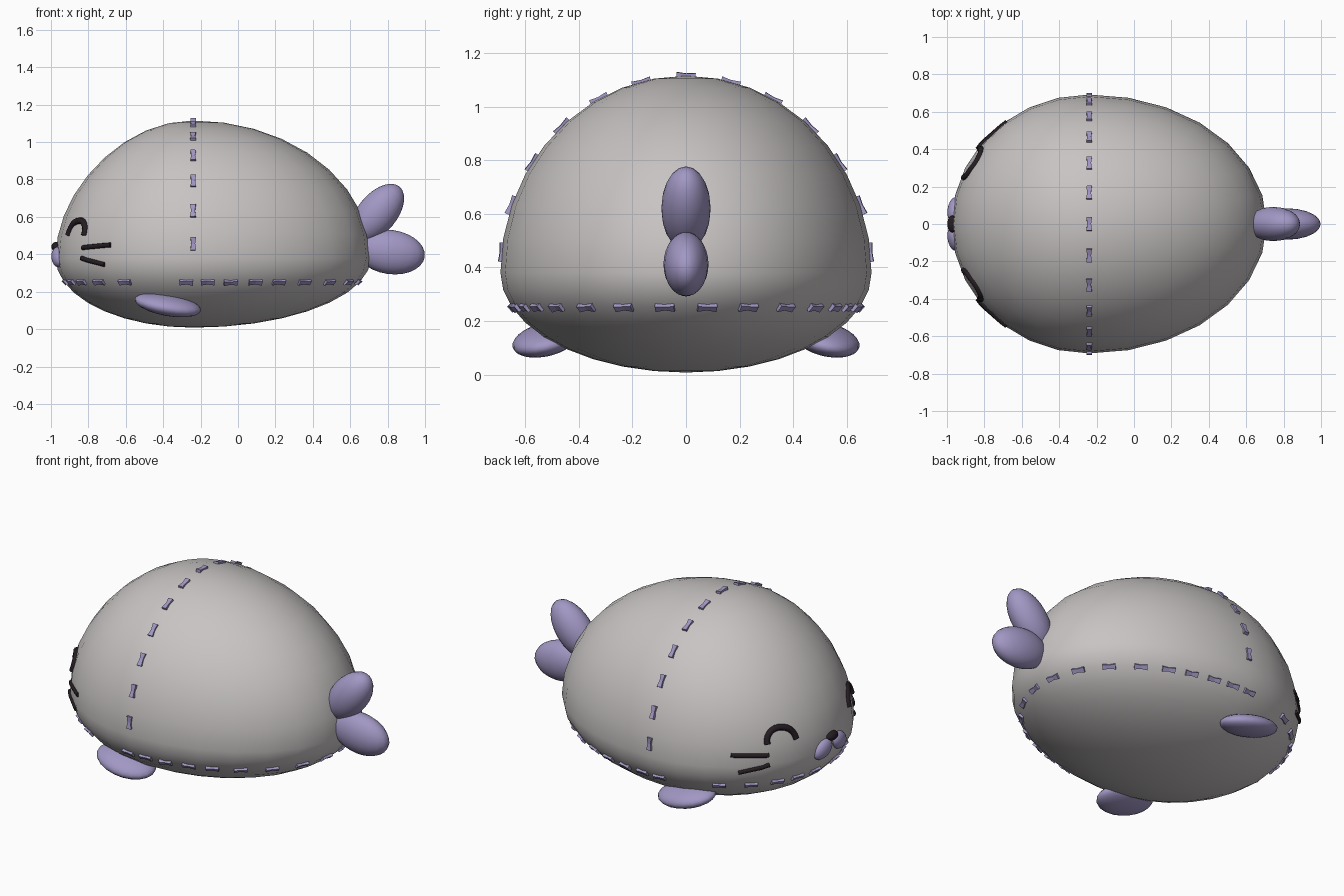
import bpy, bmesh, math
from mathutils import Vector, Matrix
from mathutils.bvhtree import BVHTree

if "Cube" in bpy.data.objects:
    bpy.data.objects.remove(bpy.data.objects["Cube"])


def material(name, rgb):
    m = bpy.data.materials.new(name)
    m.diffuse_color = (*rgb, 1)
    m.use_nodes = True
    m.node_tree.nodes["Principled BSDF"].inputs["Base Color"].default_value = m.diffuse_color
    return m


GREY = material("plush grey", (0.58, 0.55, 0.55))
LILAC = material("lilac felt", (0.36, 0.31, 0.55))
DARK = material("dark thread", (0.018, 0.012, 0.016))


def add_mesh(name, bm, mat, smooth=True):
    me = bpy.data.meshes.new(name)
    bm.normal_update()
    bm.to_mesh(me)
    ob = bpy.data.objects.new(name, me)
    bpy.context.collection.objects.link(ob)
    me.materials.append(mat)
    for p in me.polygons:
        p.use_smooth = smooth
    return ob


def egg(d):
    """Map a unit direction to the egg-shaped body surface."""
    x, y, z = d
    px = -0.24 + x * (0.95 if x > 0 else 0.735)
    pz = 0.38 + z * (0.735 if z > 0 else 0.372)
    if z > 0 and x < 0:
        pz -= 0.08 * x * x * z
    return Vector((px, 0.692 * y, pz))


# Body
bm = bmesh.new()
bmesh.ops.create_uvsphere(bm, u_segments=28, v_segments=18, radius=1)
for v in bm.verts:
    v.co = egg(v.co)
bm.normal_update()
tree = BVHTree.FromBMesh(bm)
add_mesh("body", bm, GREY)


def blob(name, loc, size, rot=(0, 0, 0), mat=LILAC):
    b = bmesh.new()
    bmesh.ops.create_uvsphere(b, u_segments=20, v_segments=14, radius=1)
    r = Matrix.Identity(4)
    for ang, ax in zip(rot, "XYZ"):
        r = Matrix.Rotation(math.radians(ang), 4, ax) @ r
    b.transform(Matrix.Translation(loc) @ r @ Matrix.Diagonal((*size, 1)))
    add_mesh(name, b, mat)
    b.free()


# Tail fins
blob("tail_fin_upper", (0.745, 0, 0.62), (0.185, 0.092, 0.105), (0, -50, 0))
blob("tail_fin_lower", (0.815, 0, 0.412), (0.185, 0.084, 0.118), (0, 8, 0))

# Flippers and muzzle pads, mirrored
for s, side in ((-1, "right"), (1, "left")):
    blob("flipper_" + side, (-0.375, s * 0.525, 0.13), (0.18, 0.125, 0.055),
         (-s * 12, 10, 0))
    blob("muzzle_" + side, (-0.962, s * 0.075, 0.385), (0.035, 0.072, 0.05),
         (-s * 25, 0, s * -8))

# Nose
blob("nose", (-0.972, 0, 0.44), (0.026, 0.045, 0.026), mat=DARK)


# Stitches: small waisted bars lying on the body
def stitch(b, p, along, length=0.072, width=0.03, height=0.012):
    hit, n, _, _ = tree.find_nearest(p)
    t = (along - n * along.dot(n)).normalized()
    w = n.cross(t)
    rings = []
    for u, k in ((-0.5, 1), (0, 0.7), (0.5, 1)):
        c = hit + t * u * length
        rings.append([b.verts.new(c + w * a * k * width / 2 + n * h * k)
                      for a, h in ((-1, -height), (1, -height), (1, height), (-1, height))])
    for r0, r1 in zip(rings, rings[1:]):
        for i in range(4):
            j = (i + 1) % 4
            b.faces.new((r0[i], r0[j], r1[j], r1[i]))
    b.faces.new(rings[0][::-1])
    b.faces.new(rings[-1])


bm = bmesh.new()
dz = (0.25 - 0.38) / 0.372
r = math.sqrt(1 - dz * dz)
for deg in (7, 21, 35, 48, 59, 68, 77, 85, 93, 122, 137, 150, 161, 172):
    for s in (-1, 1):
        a = math.radians(deg * s)
        e = 0.01
        p0, p1 = (egg((r * math.cos(a + q), r * math.sin(a + q), dz)) for q in (-e, e))
        stitch(bm, (p0 + p1) / 2, p1 - p0)
bmesh.ops.recalc_face_normals(bm, faces=bm.faces)
add_mesh("belly_seam_stitches", bm, LILAC, False)

bm = bmesh.new()
for i in range(-6, 7):
    a = math.radians(14 * i)
    stitch(bm, egg((0, math.sin(a), math.cos(a))),
           Vector((0, math.cos(a), -math.sin(a))))
bmesh.ops.recalc_face_normals(bm, faces=bm.faces)
add_mesh("back_seam_stitches", bm, LILAC, False)


# Embroidered face lines, projected onto the front of the body
def thread(name, pts, radius):
    cu = bpy.data.curves.new(name, "CURVE")
    cu.dimensions = "3D"
    cu.bevel_depth = radius
    cu.bevel_resolution = 2
    cu.use_fill_caps = True
    sp = cu.splines.new("POLY")
    sp.points.add(len(pts) - 1)
    for q, (y, z) in zip(sp.points, pts):
        hit = tree.ray_cast(Vector((-3, y, z)), Vector((1, 0, 0)))[0]
        q.co = (*hit, 1)
    tmp = bpy.data.objects.new(name, cu)
    bpy.context.collection.objects.link(tmp)
    bpy.context.view_layer.update()
    me = bpy.data.meshes.new_from_object(tmp)
    bpy.data.objects.remove(tmp)
    ob = bpy.data.objects.new(name, me)
    bpy.context.collection.objects.link(ob)
    me.materials.clear()
    me.materials.append(DARK)
    for p in me.polygons:
        p.use_smooth = True


def line(a, b, n=6):
    return [(a[0] + (b[0] - a[0]) * i / n, a[1] + (b[1] - a[1]) * i / n)
            for i in range(n + 1)]


for s, side in ((-1, "right"), (1, "left")):
    arch = [(s * (0.325 - 0.075 * math.cos(math.pi * i / 12)),
             0.50 + 0.08 * math.sin(math.pi * i / 12)) for i in range(13)]
    thread("eye_" + side, arch, 0.018)
    thread("whisker_upper_" + side, line((s * 0.40, 0.435), (s * 0.545, 0.45)), 0.013)
    thread("whisker_lower_" + side, line((s * 0.40, 0.38), (s * 0.52, 0.345)), 0.013)
